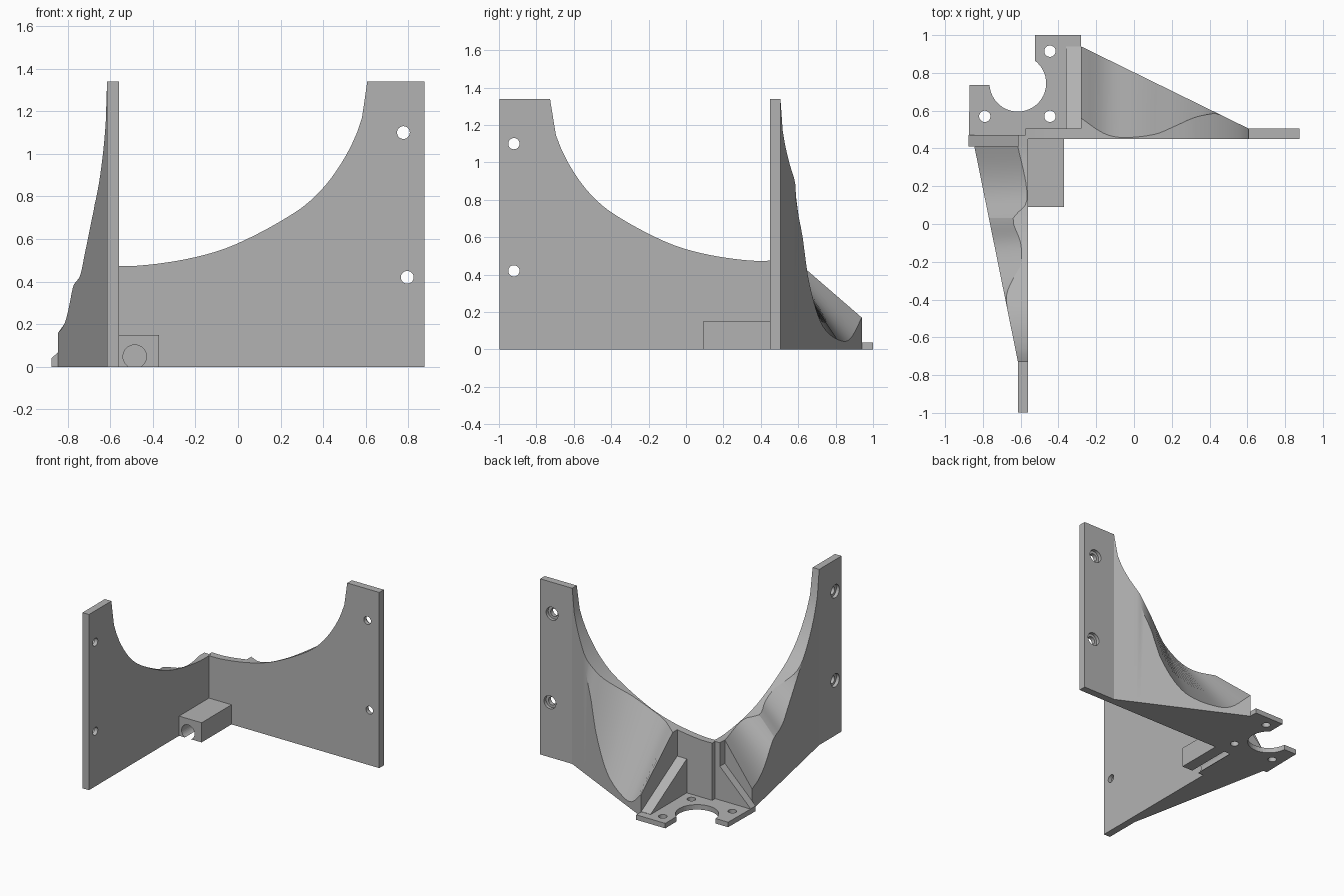
import bpy, bmesh, math
from mathutils import Vector, Matrix

if "Cube" in bpy.data.objects:
    bpy.data.objects.remove(bpy.data.objects["Cube"])

grey = bpy.data.materials.new("plain grey")
grey.use_nodes = True
grey.diffuse_color = (0.45, 0.45, 0.45, 1)
grey.node_tree.nodes["Principled BSDF"].inputs["Base Color"].default_value = (0.45, 0.45, 0.45, 1)


def finish(bm, name):
    bmesh.ops.remove_doubles(bm, verts=bm.verts, dist=0.0005)
    bmesh.ops.recalc_face_normals(bm, faces=bm.faces)
    mesh = bpy.data.meshes.new(name)
    bm.to_mesh(mesh)
    bm.free()
    mesh.materials.append(grey)
    ob = bpy.data.objects.new(name, mesh)
    bpy.context.collection.objects.link(ob)
    return ob


def loft(name, sections):
    """Closed solid through a row of matching cross-sections."""
    bm = bmesh.new()
    rings = [[bm.verts.new(p) for p in s] for s in sections]
    n = len(rings[0])
    for a, b in zip(rings, rings[1:]):
        for i in range(n):
            j = (i + 1) % n
            bm.faces.new((a[i], a[j], b[j], b[i]))
    bm.faces.new(rings[0])
    bm.faces.new(rings[-1])
    return finish(bm, name)


def box(name, lo, hi):
    ends = [[(x, lo[1], lo[2]), (x, hi[1], lo[2]), (x, hi[1], hi[2]), (x, lo[1], hi[2])]
            for x in (lo[0], hi[0])]
    return loft(name, ends)


def drill(ob, start, end, radius):
    """Cut a round hole between two points."""
    start, end = Vector(start), Vector(end)
    axis = end - start
    turn = axis.to_track_quat('Z', 'Y').to_matrix().to_4x4()
    bm = bmesh.new()
    bmesh.ops.create_cone(bm, cap_ends=True, segments=32, radius1=radius, radius2=radius,
                          depth=axis.length,
                          matrix=Matrix.Translation((start + end) / 2) @ turn)
    cutter = finish(bm, "hole_cutter")
    cutter.hide_render = True
    mod = ob.modifiers.new("hole", 'BOOLEAN')
    mod.operation, mod.solver, mod.object = 'DIFFERENCE', 'EXACT', cutter
    bpy.context.view_layer.objects.active = ob
    bpy.ops.object.modifier_apply(modifier=mod.name)
    bpy.data.objects.remove(cutter)


def curve(points):
    """Smooth function through (position, value) points."""
    def slope(i):
        a, b = points[max(i - 1, 0)], points[min(i + 1, len(points) - 1)]
        return (b[1] - a[1]) / (b[0] - a[0])

    def value(u):
        i = 0
        while i < len(points) - 2 and u > points[i + 1][0]:
            i += 1
        (a, p), (b, q) = points[i], points[i + 1]
        d = b - a
        t = min(max((u - a) / d, 0), 1)
        return (p * (1 + 2 * t) * (1 - t) ** 2 + q * t * t * (3 - 2 * t)
                + d * (slope(i) * t * (1 - t) ** 2 - slope(i + 1) * t * t * (1 - t)))
    return value


# Concave top edge shared by both arms
rim = curve([(-0.62, 0.475), (-0.45, 0.476), (-0.2, 0.515), (0, 0.58), (0.275, 0.73),
             (0.4, 0.84), (0.5, 0.98), (0.565, 1.115), (0.595, 1.225), (0.607, 1.34)])
TOP, THICK = 1.34, 0.055


# Arm frames: u runs along the arm, v goes out from its inner face
def back_frame(u, v, z):
    return (u, 0.45 + v, z)


def side_frame(u, v, z):
    return (-0.56 - v, -0.12 - u, z)


def arm(name, place, inner, start, end, width, crease, outer, holes):
    # plain wall near the corner
    loft(name + "_inner_wall", [[place(u, 0, 0), place(u, 0, rim(u)), place(u, THICK, rim(u)),
                                 place(u, THICK, 0)]
                                for u in (inner + (start - inner) * i / 6 for i in range(7))])
    # wall with the scooped wedge behind it
    crease, outer = curve(crease), curve(outer)
    sections = []
    for i in range(37):
        u = start + (end - start) * i / 36
        v = THICK + (width - THICK) * (end - u) / (end - start)
        c = min(max(crease(u), 0.006), v)
        z = min(outer(u), rim(u))
        if v - c < 0.003:
            z = rim(u)
        sections.append([place(u, 0, 0), place(u, 0, rim(u)), place(u, c, rim(u)),
                         place(u, v, z), place(u, v, 0)])
    wedge = loft(name + "_scooped_wedge", sections)
    # tall end tab with counterbored holes
    tip = 0.877
    tab = loft(name + "_end_tab", [[place(u, 0, 0), place(u, 0, TOP), place(u, THICK, TOP),
                                    place(u, THICK, 0)] for u in (end, tip)])
    for u, z in holes:
        drill(tab, place(u, -0.05, z), place(u, 0.1, z), 0.03)
        drill(tab, place(u, 0.03, z), place(u, 0.1, z), 0.05)
    return wedge


wedges = [
    arm("back_arm", back_frame, -0.575, -0.28, 0.607, 0.49,
        [(-0.28, 0.11), (-0.16, 0.03), (-0.06, 0.008), (0.11, 0.025), (0.21, 0.065),
         (0.31, 0.11), (0.365, 0.125), (0.45, 0.132), (0.61, 0.055)],
        [(-0.28, 0.17), (-0.16, 0.06), (-0.06, 0.045), (0.11, 0.1), (0.21, 0.2),
         (0.31, 0.4), (0.365, 0.6), (0.43, 0.77), (0.465, 0.92), (0.54, 1.05), (0.61, 1.34)],
        [(0.777, 1.1), (0.795, 0.42)]),
    arm("side_arm", side_frame, -0.59, -0.53, 0.607, 0.285,
        [(-0.53, 0.055), (-0.32, 0.01), (-0.22, 0.015), (-0.15, 0.08), (-0.02, 0.04),
         (0.1, 0.04), (0.15, 0.07), (0.26, 0.115), (0.43, 0.09), (0.61, 0.055)],
        [(-0.53, 0.16), (-0.41, 0.19), (-0.31, 0.25), (-0.19, 0.37), (-0.15, 0.39),
         (-0.015, 0.43), (0.08, 0.52), (0.26, 0.7), (0.43, 0.86), (0.54, 1.05), (0.61, 1.34)],
        [(0.8, 1.1), (0.8, 0.42)]),
]
for w in wedges:
    bpy.ops.object.select_all(action='DESELECT')
    w.select_set(True)
    bpy.context.view_layer.objects.active = w
    bpy.ops.object.shade_smooth_by_angle(angle=math.radians(20))

# Sloping ribs either side of the mount
loft("back_rib", [[(x, 0.5, 0), (x, 0.5, 0.3), (x, 0.94, 0.04), (x, 0.94, 0)]
                  for x in (-0.36, -0.28)])
loft("side_rib", [[(-0.61, y, 0), (-0.61, y, 0.3), (-0.875, y, 0.04), (-0.875, y, 0)]
                  for y in (0.41, 0.47)])

# Mount plate with an open round cut-out and screw holes
cx, cy, r = -0.615, 0.745, 0.15
outline = [(-0.56, 0.41), (-0.875, 0.41), (-0.87, 0.735), (-0.765, 0.735)]
outline += [(cx + r * math.cos(math.radians(a)), cy + r * math.sin(math.radians(a)))
            for a in range(190, 410, 8)]
outline += [(-0.525, 0.865), (-0.525, 1), (-0.28, 1), (-0.28, 0.46), (-0.56, 0.46)]
mount = loft("mount_plate", [[(x, y, z) for x, y in outline] for z in (0, 0.038)])
for x, y in ((-0.445, 0.915), (-0.445, 0.57), (-0.79, 0.57)):
    drill(mount, (x, y, -0.1), (x, y, 0.1), 0.03)

# Socket block in the inner corner
socket = box("socket_block", (-0.56, 0.09, 0), (-0.37, 0.45, 0.15))
drill(socket, (-0.485, 0, 0.048), (-0.485, 0.44, 0.048), 0.055)
